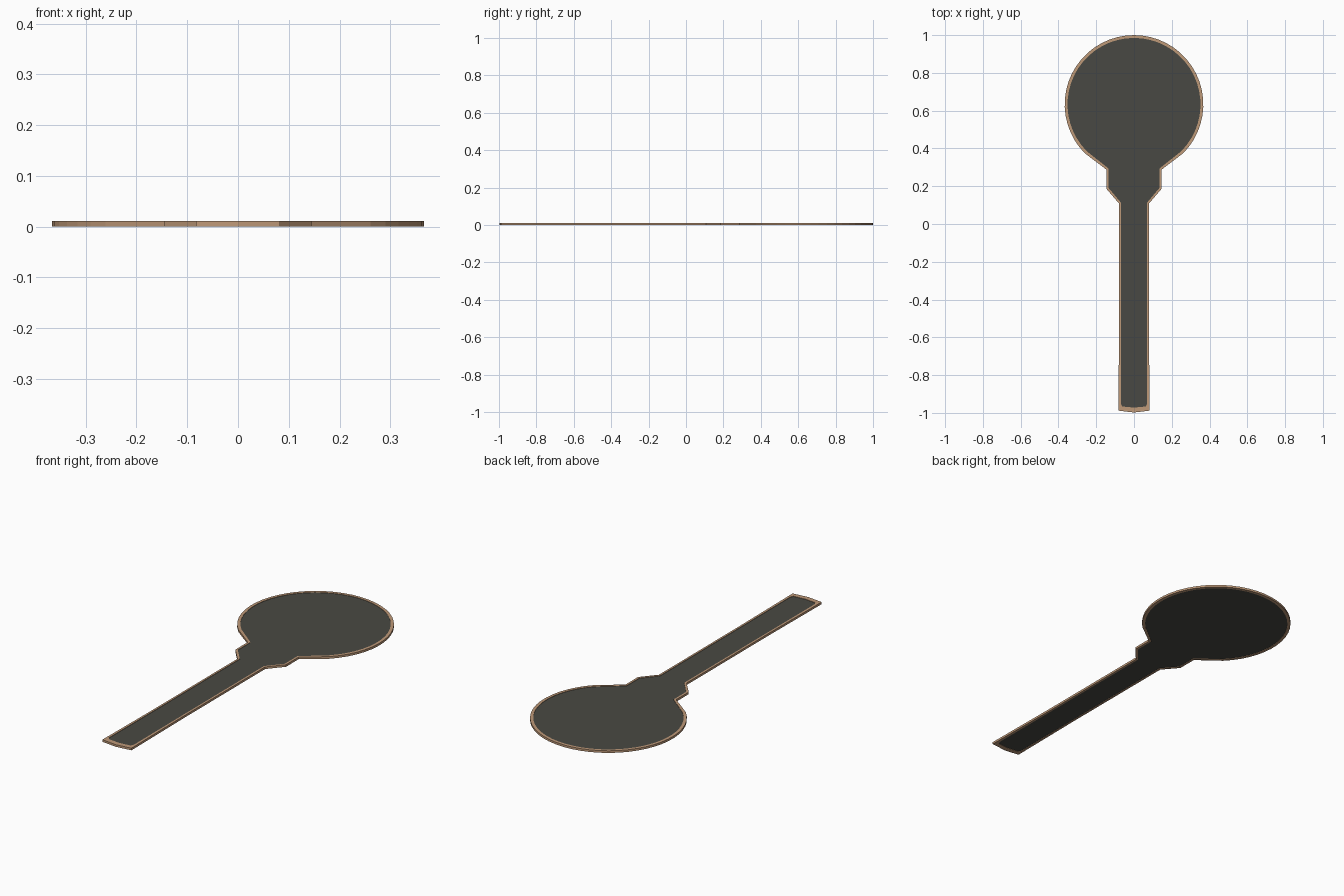
import bpy, bmesh, math

if "Cube" in bpy.data.objects:
    bpy.data.objects.remove(bpy.data.objects["Cube"])

THICK = 0.011
HEAD_Y, HEAD_R = 0.633, 0.367


def material(name, rgb):
    m = bpy.data.materials.new(name)
    m.diffuse_color = (*rgb, 1)
    m.use_nodes = True
    m.node_tree.nodes["Principled BSDF"].inputs["Base Color"].default_value = m.diffuse_color
    return m


tan = material("tan_wood", (0.52, 0.32, 0.19))
dark = material("dark_grey", (0.066, 0.066, 0.056))


def outline(radius, side):
    """Closed outline: right side from the handle end up, head arc, mirrored left side."""
    start = math.atan2(0.376 - HEAD_Y, 0.26)
    n = 19
    arc = [(radius * math.cos(a), HEAD_Y + radius * math.sin(a))
           for a in (start + (math.pi / 2 - start) * i / n for i in range(n))]
    right = side + arc
    left = [(-x, y) for x, y in reversed(right)]
    return [(0, side[0][1] - 0.006)] + right + [(0, HEAD_Y + radius)] + left


def finish(bm, name, mat):
    bmesh.ops.recalc_face_normals(bm, faces=bm.faces)
    me = bpy.data.meshes.new(name)
    bm.to_mesh(me)
    bm.free()
    me.materials.append(mat)
    ob = bpy.data.objects.new(name, me)
    bpy.context.collection.objects.link(ob)
    return ob


outer = outline(HEAD_R, [(0.05, -0.992), (0.083, -0.988), (0.079, -0.56),
                         (0.079, 0.108), (0.145, 0.185), (0.145, 0.287)])
inner = outline(HEAD_R - 0.015, [(0.062, -0.966), (0.07, -0.95), (0.069, -0.56),
                                 (0.069, 0.113), (0.134, 0.19), (0.134, 0.293)])

# Raised rim: four loops joined into a closed rectangular band
bm = bmesh.new()
loops = [[bm.verts.new((x, y, z)) for x, y in pts]
         for pts, z in ((outer, 0), (outer, THICK), (inner, THICK), (inner, 0))]
count = len(outer)
for a, b in zip(loops, loops[1:] + loops[:1]):
    for i in range(count):
        j = (i + 1) % count
        bm.faces.new((a[i], a[j], b[j], b[i]))
finish(bm, "rim", tan)

# Recessed panel filling the rim, tucked halfway into it
bm = bmesh.new()
mid = [((a[0] + b[0]) / 2, (a[1] + b[1]) / 2) for a, b in zip(outer, inner)]
face = bm.faces.new([bm.verts.new((x, y, 0.002)) for x, y in mid])
ext = bmesh.ops.extrude_face_region(bm, geom=[face], use_keep_orig=True)
top = [v for v in ext["geom"] if isinstance(v, bmesh.types.BMVert)]
bmesh.ops.translate(bm, verts=top, vec=(0, 0, THICK - 0.004))
finish(bm, "panel", dark)
